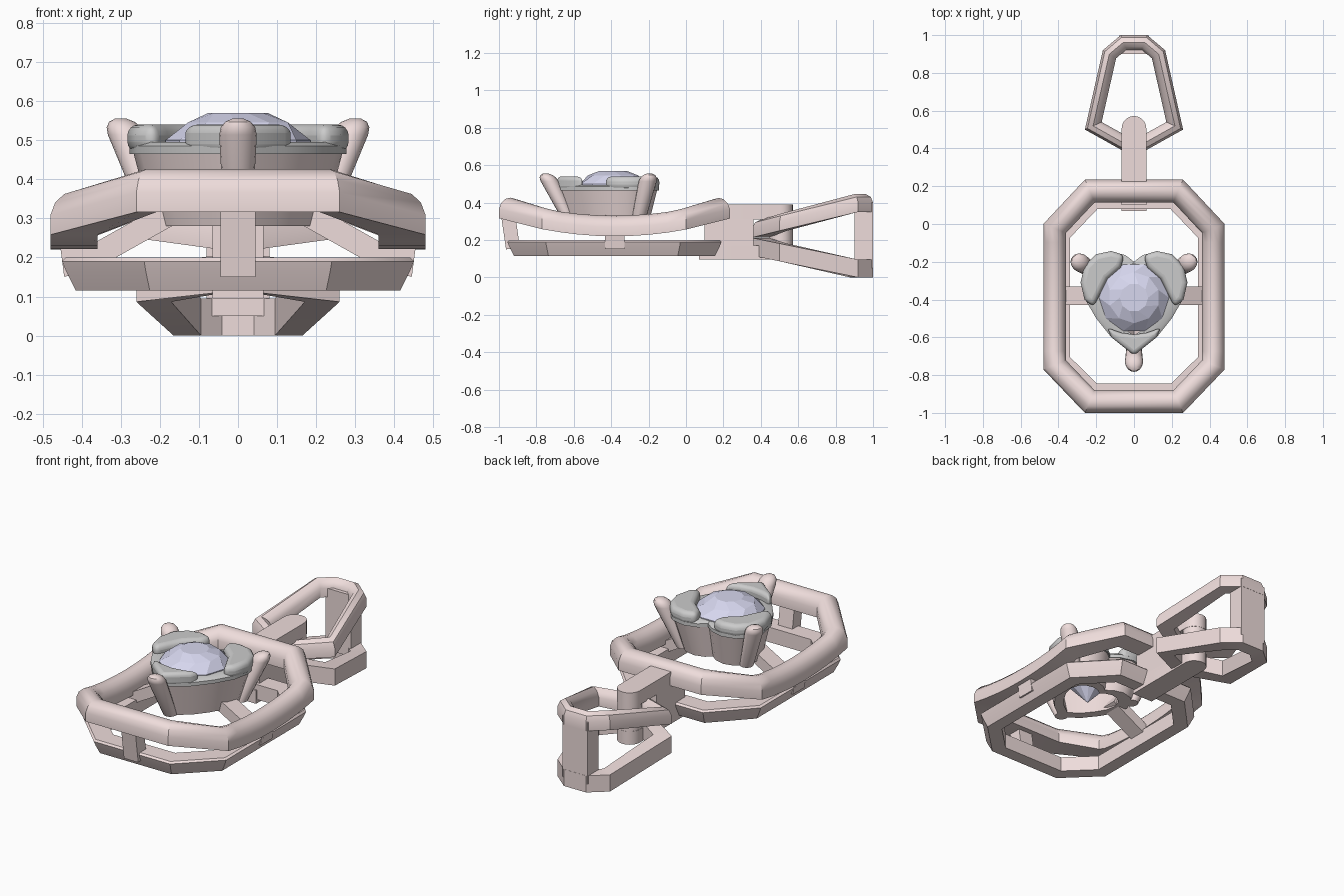
import bpy, bmesh, math
from mathutils import Vector, Matrix

if "Cube" in bpy.data.objects:
    bpy.data.objects.remove(bpy.data.objects["Cube"])

def mat(name, col):
    m = bpy.data.materials.new(name)
    m.diffuse_color = (*col, 1)
    m.use_nodes = True
    m.node_tree.nodes["Principled BSDF"].inputs["Base Color"].default_value = m.diffuse_color
    return m

PINK = mat("rose_metal", (0.86, 0.72, 0.71))
BLUE = mat("pale_gem", (0.68, 0.68, 0.86))

def finish(name, bm, material, angle=35):
    bmesh.ops.recalc_face_normals(bm, faces=bm.faces[:])
    me = bpy.data.meshes.new(name)
    bm.to_mesh(me)
    bm.free()
    ob = bpy.data.objects.new(name, me)
    bpy.context.collection.objects.link(ob)
    if material:
        me.materials.append(material)
    if angle:
        bpy.ops.object.select_all(action='DESELECT')
        bpy.context.view_layer.objects.active = ob
        ob.select_set(True)
        bpy.ops.object.shade_smooth_by_angle(angle=math.radians(angle))
    return ob

def loft(name, rings, material, closed=False, angle=35):
    """Skin a list of equal-length point loops; closed joins last to first, else caps."""
    bm = bmesh.new()
    vs = [[bm.verts.new(p) for p in r] for r in rings]
    n = len(vs[0])
    pairs = list(zip(vs, vs[1:])) + ([(vs[-1], vs[0])] if closed else [])
    for a, b in pairs:
        for i in range(n):
            j = (i + 1) % n
            bm.faces.new((a[i], a[j], b[j], b[i]))
    if not closed:
        bm.faces.new(vs[0])
        bm.faces.new(vs[-1])
    return finish(name, bm, material, angle)

def mirrored(half):
    return half + [(-x, y) for x, y in reversed(half) if x > 1e-6]

def inset(pts, d):
    """Mitred inward offset of a counter-clockwise outline."""
    out = []
    for i, p in enumerate(pts):
        p = Vector(p)
        a = (p - Vector(pts[i - 1])).normalized()
        b = (Vector(pts[(i + 1) % len(pts)]) - p).normalized()
        na, nb = Vector((-a.y, a.x)), Vector((-b.y, b.x))
        out.append(p + (na + nb) * d / (1 + na.dot(nb)))
    return out

def frame(name, pts, profile, height):
    """Sweep a (inset, z) profile round an outline with height(y)."""
    loft(name, [[(q.x, q.y, height(p[1]) + z) for p, q in zip(pts, inset(pts, d))]
                for d, z in profile], PINK, True)

def bar(name, p, q, axis, w, t):
    p, q, u = Vector(p), Vector(q), Vector(axis)
    v = (q - p).normalized().cross(u)
    loft(name, [[c + u * a * w / 2 + v * b * t / 2 for a, b in
                 ((-1, -1), (1, -1), (1, 1), (-1, 1))] for c in (p, q)], PINK)

def circle(c, r, n=16, turn=0):
    return [(c[0] + r * math.cos(2 * math.pi * (i + turn) / n),
             c[1] + r * math.sin(2 * math.pi * (i + turn) / n), c[2]) for i in range(n)]

# Upper octagonal frame, dipping in the middle
side_y = [-0.77 + 0.77 * i / 8 for i in range(9)]
upper = mirrored([(0.26, -1.0)] + [(0.48, y) for y in side_y] + [(0.26, 0.235)])
ROUND = [(0, 0), (0, .05), (.012, .082), (.035, .104), (.06, .11),
         (.085, .104), (.108, .082), (.12, .05), (.12, 0)]
frame("upper_frame", upper, ROUND, lambda y: 0.22 + 0.09 * ((y + 0.38) / 0.6) ** 2)

# Lower flat frame
lower = mirrored([(0.24, -.955), (.45, -.75), (.45, -.03), (.24, .19)])
frame("lower_frame", lower, [(0, .075), (.01, .05), (.035, 0), (.11, 0), (.11, .085), (.01, .085)],
      lambda y: 0.115)

# Posts between frames and sloping arms to the basket
bar("front_post", (0, -.925, .155), (0, -.955, .36), (1, 0, 0), .09, .075)
bar("rear_post", (0, .16, .155), (0, .19, .36), (1, 0, 0), .09, .075)
for s, n in ((1, "right"), (-1, "left")):
    bar(n + "_post", (s * .415, -.38, .155), (s * .43, -.38, .27), (0, 1, 0), .105, .06)
    bar(n + "_arm", (s * .40, -.38, .185), (s * .15, -.38, .325), (0, 1, 0), .10, .06)

# Hollow heart-shaped basket and grey rim
heart = mirrored([(0, -.2), (.045, -.165), (.12, -.145), (.2, -.165), (.255, -.215),
                  (.278, -.3), (.258, -.4), (.2, -.5), (.12, -.6), (0, -.69)])

def heart_ring(s, z):
    return [(x * s, -.40 + (y + .40) * s, z) for x, y in heart if True]

loft("heart_basket", [heart_ring(s, z) for s, z in
                      ((.97, .475), (.78, .28), (.55, .28), (.72, .475))], PINK, True)
loft("heart_rim", [heart_ring(s, z) for s, z in
                   ((1, .465), (1, .485), (.93, .495), (.66, .495), (.66, .465))], None, True)

# Puffy grey lobes and tip
lobe = [(.05, -.165), (.12, -.143), (.2, -.16), (.262, -.22), (.283, -.31), (.262, -.4),
        (.215, -.44), (.18, -.37), (.14, -.29), (.07, -.23)]
tip = [(-.14, -.55), (-.12, -.6), (0, -.695), (.12, -.6), (.14, -.55), (.07, -.575), (0, -.585), (-.07, -.575)]
for name, pts in (("right_lobe", lobe), ("left_lobe", [(-x, y) for x, y in lobe]), ("tip_lobe", tip)):
    ob = loft(name, [[(x, y, z) for x, y in pts] for z in (.468, .54)], None, angle=60)
    b = ob.modifiers.new("round", 'BEVEL')
    b.width, b.segments, b.angle_limit = .028, 4, math.radians(40)

# Faceted gem
loft("gem", [circle((0, -.39, z), r, 10, t) for r, z, t in
             ((.004, .27, 0), (.10, .37, .5), (.185, .485, 0), (.185, .50, 0),
              (.135, .545, .5), (.075, .57, 0))], BLUE, angle=None)

# Three round-topped prongs leaning outward
for name, a, c in (("front_prong", (0, -.61, .28), (0, -.75, .555)),
                   ("right_prong", (.20, -.26, .28), (.30, -.195, .555)),
                   ("left_prong", (-.20, -.26, .28), (-.30, -.195, .555))):
    a, c = Vector(a), Vector(c)
    loft(name, [circle(a.lerp(c, t), r) for t, r in
                ((0, .036), (.85, .048), (.92, .044), (.97, .033), (1, .015))], PINK)

# Connector: solid root, two rounded plates and an end pin around the bail
def plate(y0):
    arc = [(.065 * math.cos(a), .507 + .065 * math.sin(a))
           for a in (math.pi * i / 10 for i in range(11))]
    return [(.065, y0)] + arc + [(-.065, y0)]

for name, y0, z0, z1 in (("connector_top", .18, .31, .39), ("connector_base", .07, .095, .17)):
    loft(name, [[(x, y, z) for x, y in plate(y0)] for z in (z0, z1)], PINK)
bar("connector_root", (0, .10, .235), (0, .36, .235), (1, 0, 0), .13, .17)
loft("connector_pin", [circle((0, .507, z), .064) for z in (.15, .33)], PINK)

# Bail: two splayed loops joined by an end wall
bail = mirrored([(0, .355), (.26, .5), (.165, .92), (.07, 1.0)])
frame("bail_upper", bail, [(0, 0), (0, .05), (.012, .08), (.038, .095), (.063, .08), (.078, .05), (.078, 0)],
      lambda y: min(.35, .215 + (y - .36) * .245))
frame("bail_lower", bail, [(0, 0), (.078, 0), (.078, .095), (0, .095)],
      lambda y: max(0, .115 - (y - .36) * .205))
bar("bail_wall", (0, .95, .05), (0, .95, .40), (1, 0, 0), .16, .098)
